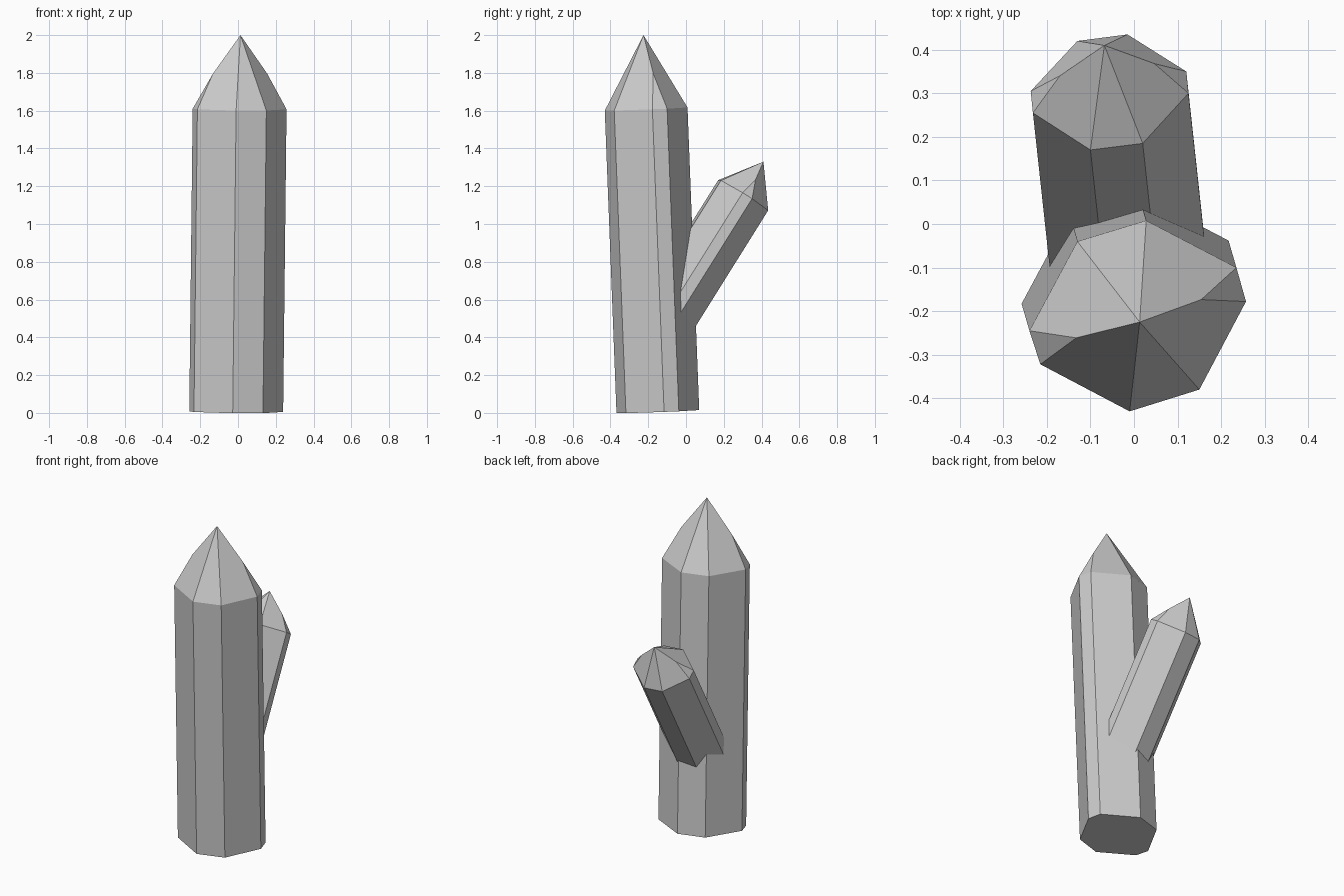
import bpy, bmesh
from mathutils import Vector

if "Cube" in bpy.data.objects:
    bpy.data.objects.remove(bpy.data.objects["Cube"])


def crystal(name, outline, height, axis, apex, chamfer=0.52):
    """Eight-sided tilted prism with a faceted point; sides 2-3 and 6-7 are narrow."""
    axis, apex = Vector(axis), Vector(apex)
    # shoulder ring lies in a plane square to the axis
    top = [Vector((x, y, height - (axis.x * x + axis.y * y) / axis.z)) for x, y in outline]
    bottom = [p - axis for p in top]
    n = len(top)

    def facet_normal(i):
        return (top[i] - apex).cross(top[(i + 1) % n] - apex)

    def ridge_point(i):
        # the two facets beside a narrow side meet in a ridge above it
        d = facet_normal(i - 1).cross(facet_normal((i + 1) % n))
        up = axis.normalized()
        drop = (top[i] - apex).dot(up)
        return apex + d * (drop * chamfer / d.dot(up))

    ridges = {i: ridge_point(i) for i in (2, 6)}
    bm = bmesh.new()
    tv = [bm.verts.new(p) for p in top]
    bv = [bm.verts.new(p) for p in bottom]
    rv = {i: bm.verts.new(p) for i, p in ridges.items()}
    tip = bm.verts.new(apex)
    bm.faces.new(bv[::-1])
    for i in range(n):
        j = (i + 1) % n
        bm.faces.new((bv[i], bv[j], tv[j], tv[i]))
        if i in rv:
            bm.faces.new((tv[i], tv[j], rv[i]))
        elif j in rv:
            bm.faces.new((tv[i], tv[j], rv[j], tip))
        elif (i - 1) in rv:
            bm.faces.new((tv[i], tv[j], tip, rv[i - 1]))
        else:
            bm.faces.new((tv[i], tv[j], tip))
    bmesh.ops.recalc_face_normals(bm, faces=bm.faces)
    mesh = bpy.data.meshes.new(name)
    bm.to_mesh(mesh)
    bm.free()
    obj = bpy.data.objects.new(name, mesh)
    bpy.context.collection.objects.link(obj)
    return obj


# Tall main crystal
crystal("main_crystal",
        [(-0.01, -0.43), (0.15, -0.38), (0.257, -0.178), (0.235, -0.10),
         (0.028, 0.008), (-0.13, -0.04), (-0.24, -0.245), (-0.215, -0.322)],
        1.617, (0.018, -0.062, 1.602), (0.013, -0.225, 2.0))

# Smaller crystal leaning out of the back
crystal("branch_crystal",
        [(-0.10, 0.17), (0.02, 0.185), (0.125, 0.30), (0.12, 0.35),
         (-0.015, 0.435), (-0.13, 0.42), (-0.237, 0.305), (-0.232, 0.255)],
        1.345, (-0.05, 0.46, 0.735), (-0.068, 0.41, 1.33))
